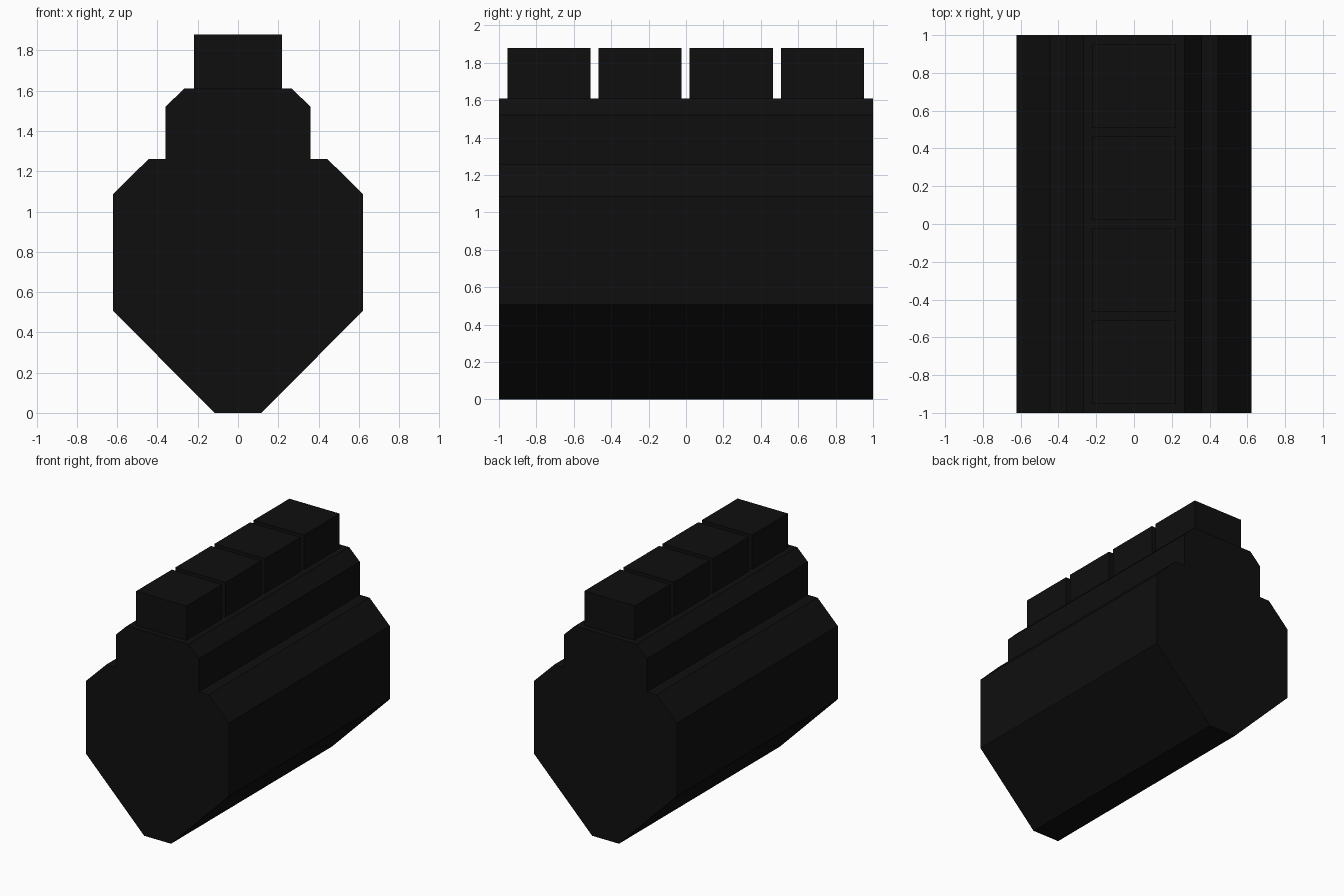
import bpy
import bmesh

if "Cube" in bpy.data.objects:
    bpy.data.objects.remove(bpy.data.objects["Cube"])

black = bpy.data.materials.new("near black")
black.diffuse_color = (0.0048, 0.0048, 0.0048, 1)
black.use_nodes = True
black.node_tree.nodes["Principled BSDF"].inputs["Base Color"].default_value = black.diffuse_color


def extrude_profile(name, half, y0, y1):
    """Mirror a right-hand (x, z) outline, running bottom to top, and extrude it along y."""
    outline = half + [(-x, z) for x, z in reversed(half)]
    bm = bmesh.new()
    face = bm.faces.new([bm.verts.new((x, y0, z)) for x, z in outline])
    ext = bmesh.ops.extrude_face_region(bm, geom=[face])
    verts = [g for g in ext["geom"] if isinstance(g, bmesh.types.BMVert)]
    bmesh.ops.translate(bm, verts=verts, vec=(0, y1 - y0, 0))
    bmesh.ops.recalc_face_normals(bm, faces=bm.faces)
    mesh = bpy.data.meshes.new(name)
    bm.to_mesh(mesh)
    bm.free()
    mesh.materials.append(black)
    obj = bpy.data.objects.new(name, mesh)
    bpy.context.collection.objects.link(obj)
    return obj


# Main body with tapered keel and chamfered shoulders, stepping up to the upper tier
extrude_profile("body", [
    (0.117, 0), (0.621, 0.508), (0.621, 1.085), (0.445, 1.26),
    (0.36, 1.26), (0.36, 1.52), (0.268, 1.61)], -1, 1)

# Row of four top blocks separated by narrow gaps
for i in range(4):
    y = -0.732 + i * 0.487
    extrude_profile(f"top_block_{i + 1}", [(0.219, 1.61), (0.219, 1.88)],
                    y - 0.222, y + 0.222)
